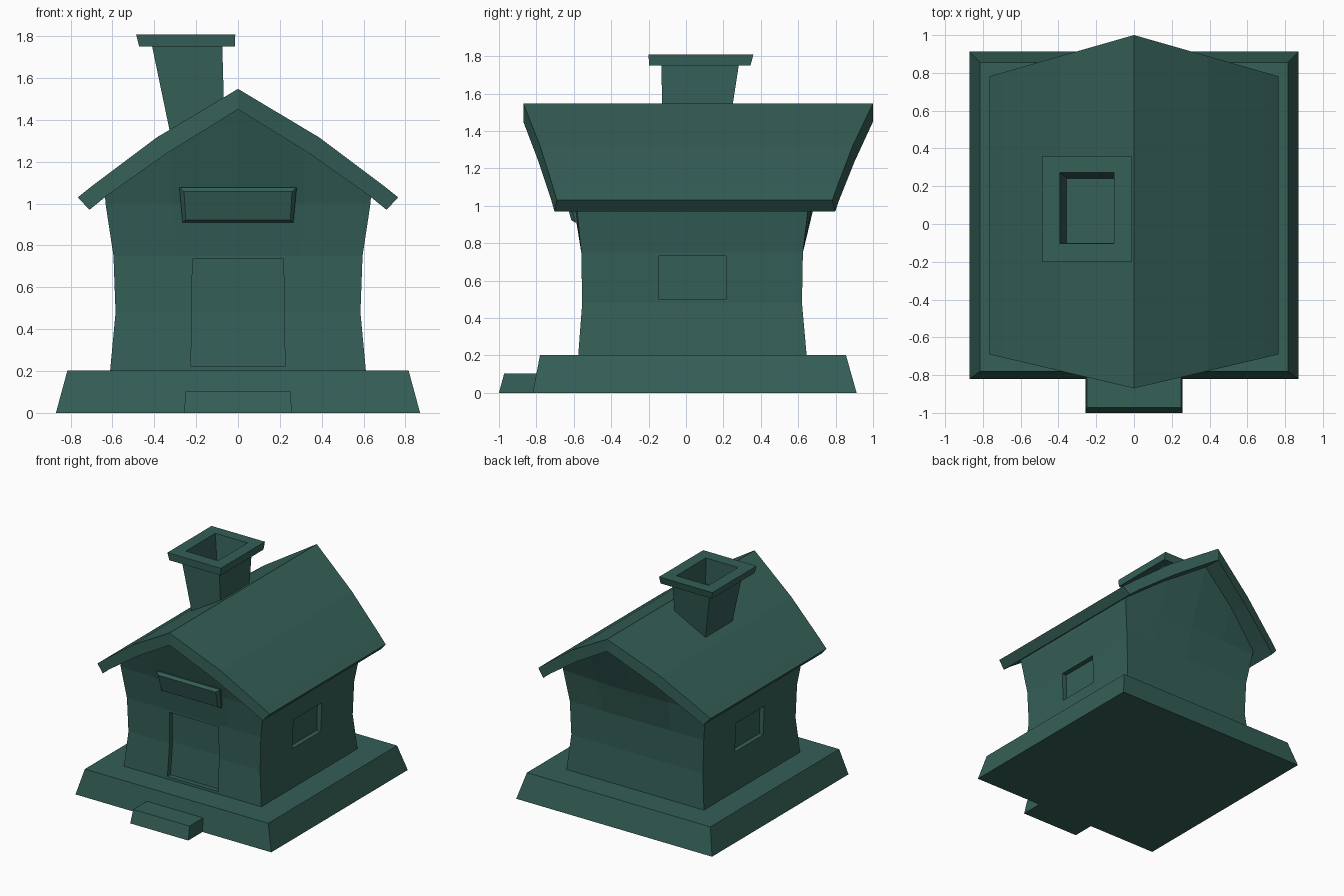
import bpy, bmesh

if "Cube" in bpy.data.objects:
    bpy.data.objects.remove(bpy.data.objects["Cube"])

mat = bpy.data.materials.new("dark_teal")
mat.diffuse_color = (0.035, 0.115, 0.095, 1)
mat.use_nodes = True
mat.node_tree.nodes["Principled BSDF"].inputs["Base Color"].default_value = mat.diffuse_color


def loft(name, rings):
    """Closed solid skinned through rings with equal point counts."""
    bm = bmesh.new()
    vr = [[bm.verts.new(p) for p in r] for r in rings]
    n = len(vr[0])
    for a, b in zip(vr, vr[1:]):
        for i in range(n):
            j = (i + 1) % n
            bm.faces.new((a[i], a[j], b[j], b[i]))
    bm.faces.new(vr[0][::-1])
    bm.faces.new(vr[-1])
    bmesh.ops.recalc_face_normals(bm, faces=bm.faces)
    me = bpy.data.meshes.new(name)
    bm.to_mesh(me)
    bm.free()
    ob = bpy.data.objects.new(name, me)
    bpy.context.collection.objects.link(ob)
    me.materials.append(mat)
    return ob


def rect(x0, x1, y0, y1, z):
    return [(x0, y0, z), (x1, y0, z), (x1, y1, z), (x0, y1, z)]


def cut(ob, cutter):
    m = ob.modifiers.new("recess", 'BOOLEAN')
    m.operation, m.solver, m.object = 'DIFFERENCE', 'EXACT', cutter
    bpy.context.view_layer.objects.active = ob
    bpy.ops.object.modifier_apply(modifier=m.name)
    bpy.data.objects.remove(cutter)


# Tapered plinth and door step
loft("plinth", [rect(-.87, .87, -.82, .912, 0), rect(-.815, .815, -.78, .855, .203)])
loft("door_step", [rect(-.258, .258, -1, -.75, 0), rect(-.25, .25, -.972, -.75, .103)])

# Walls: waisted body, gables leaning outwards towards the peak
# each row: half width, then (z, front y, back y) at corner, middle column and centre
rows = [
    (.612, (.19, -.577, .646), (.19, -.577, .646), (.19, -.577, .646)),
    (.585, (.48, -.555, .62), (.48, -.555, .62), (.48, -.555, .62)),
    (.595, (.75, -.56, .625), (.75, -.56, .625), (.75, -.56, .625)),
    (.633, (1.0, -.585, .655), (1.0, -.595, .675), (1.0, -.60, .685)),
    (.637, (1.06, -.59, .67), (1.29, -.68, .785), (1.49, -.75, .87)),
]
rings = []
for hx, corner, mid, centre in rows:
    cols = [(-hx, corner), (-hx / 2, mid), (0, centre), (hx / 2, mid), (hx, corner)]
    rings.append([(x, c[1], c[0]) for x, c in cols] + [(x, c[2], c[0]) for x, c in cols[::-1]])
walls = loft("walls", rings)

# Recessed door panel and side windows
cut(walls, loft("door_cutter", [rect(-.225, .225, -.8, -.535, .222),
                                rect(-.22, .22, -.8, -.515, .48),
                                rect(-.218, .218, -.8, -.52, .735)]))
for s in (-1, 1):
    cut(walls, loft("window_cutter", [rect(s * .55, s * .8, -.145, .215, .5),
                                      rect(s * .555, s * .8, -.145, .215, .732)]))

# Bevelled plaque above the door
loft("door_plaque", [
    [(-.265, -.57, .91), (.265, -.57, .91), (.28, -.61, 1.077), (-.28, -.61, 1.077)],
    [(-.265, -.592, .91), (.265, -.592, .91), (.28, -.632, 1.077), (-.28, -.632, 1.077)],
    [(-.25, -.613, .922), (.25, -.613, .922), (.258, -.65, 1.057), (-.258, -.65, 1.057)]])

# Roof: bent slab, overhang longest at the ridge
half = [((0, 1.548), (0, 1.45)), ((.39, 1.315), (.345, 1.237)),
        ((.69, 1.09), (.63, 1.035)), ((.765, 1.03), (.71, .97))]
section = [(-1, h) for h in half[:0:-1]] + [(1, h) for h in half]
rings = []
for s, ((xo, zo), (xi, zi)) in section:
    def front(x): return -.87 + .235 * x
    def back(x): return 1 - .285 * x
    rings.append([(s * xo, front(xo), zo), (s * xo, back(xo), zo),
                  (s * xi, back(xi), zi), (s * xi, front(xi), zi)])
loft("roof", rings)

# Flared chimney with cap and hollow flue
loft("chimney", [rect(-.30, -.06, -.12, .20, 1.22), rect(-.41, -.075, -.132, .282, 1.75),
                 rect(-.472, -.015, -.198, .345, 1.75), rect(-.487, -.013, -.2, .36, 1.808),
                 rect(-.392, -.105, -.102, .272, 1.808), rect(-.357, -.105, -.1, .242, 1.6)])
